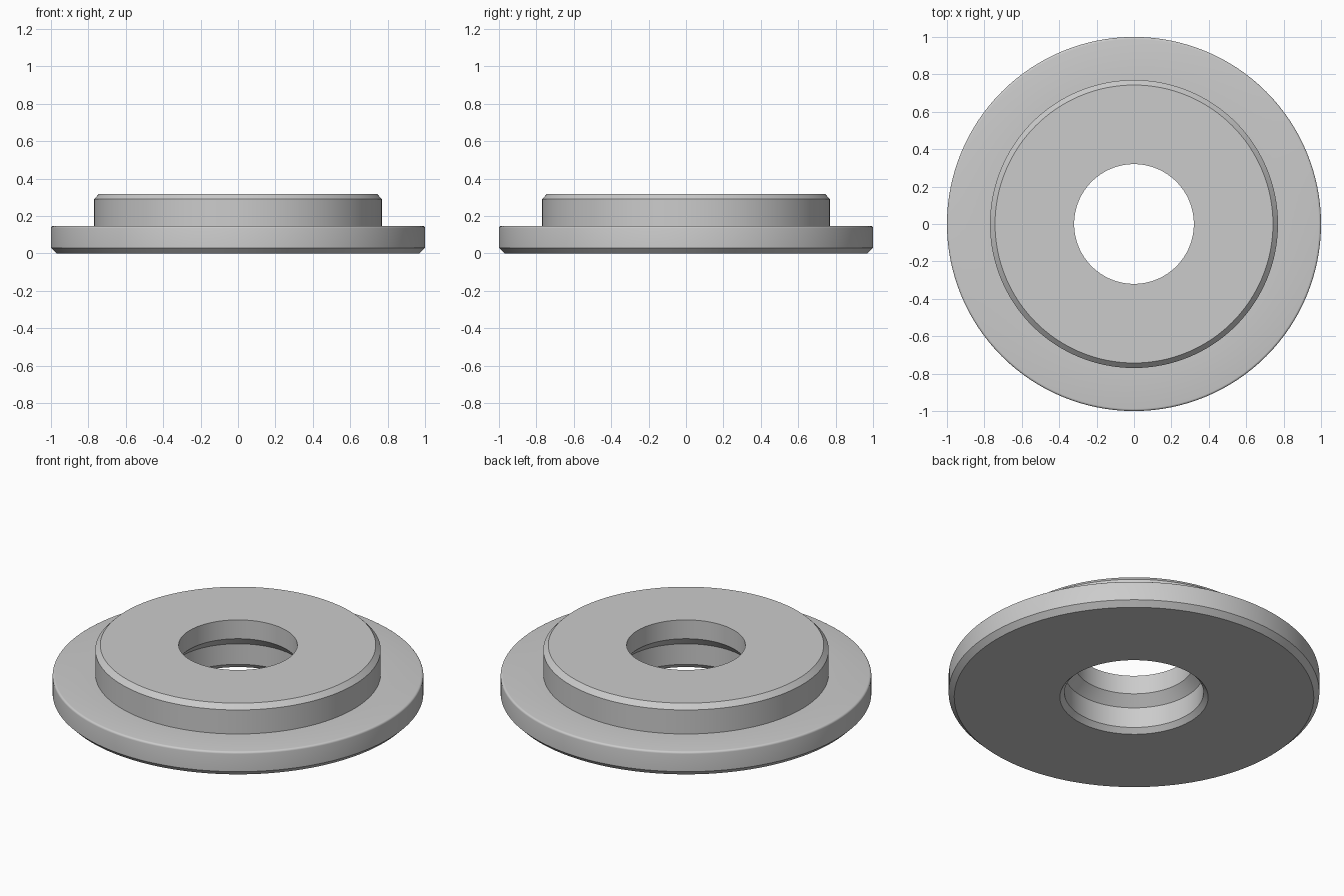
import bpy
import math

default_cube = bpy.data.objects.get("Cube")
if default_cube:
    bpy.data.objects.remove(default_cube, do_unlink=True)

SEGMENTS = 128


def make_material(name, value):
    mat = bpy.data.materials.new(name)
    mat.use_nodes = True
    colour = (value, value, value, 1.0)
    mat.diffuse_color = colour
    mat.node_tree.nodes["Principled BSDF"].inputs["Base Color"].default_value = colour
    return mat


def lathe_ring(name, profile, mat):
    """Revolve a closed (radius, height) profile around z."""
    n = len(profile)
    verts, faces = [], []
    for s in range(SEGMENTS):
        a = 2 * math.pi * s / SEGMENTS
        verts += [(r * math.cos(a), r * math.sin(a), z) for r, z in profile]
        here, there = s * n, (s + 1) % SEGMENTS * n
        for i in range(n):
            j = (i + 1) % n
            faces.append((here + i, there + i, there + j, here + j))
    mesh = bpy.data.meshes.new(name)
    mesh.from_pydata(verts, [], faces)
    mesh.materials.append(mat)
    obj = bpy.data.objects.new(name, mesh)
    bpy.context.collection.objects.link(obj)
    bpy.ops.object.select_all(action="DESELECT")
    obj.select_set(True)
    bpy.context.view_layer.objects.active = obj
    bpy.ops.object.shade_smooth_by_angle(angle=math.radians(30))
    return obj


# Small rounded upper edge of the flange
FILLET, FLANGE_TOP = 0.012, 0.147
rounded_edge = [
    (1 - FILLET + FILLET * math.cos(t * math.pi / 8),
     FLANGE_TOP - FILLET + FILLET * math.sin(t * math.pi / 8))
    for t in range(5)
]

# Chamfered flange, raised boss, then the stepped bore back down
profile = [
    (0.40, 0), (0.97, 0), (1, 0.03),
    *rounded_edge,
    (0.77, FLANGE_TOP), (0.77, 0.29), (0.743, 0.318),
    (0.32, 0.318), (0.32, 0.206), (0.375, 0.15), (0.375, 0.028),
]

lathe_ring("flanged_washer", profile, make_material("light grey metal", 0.6))
